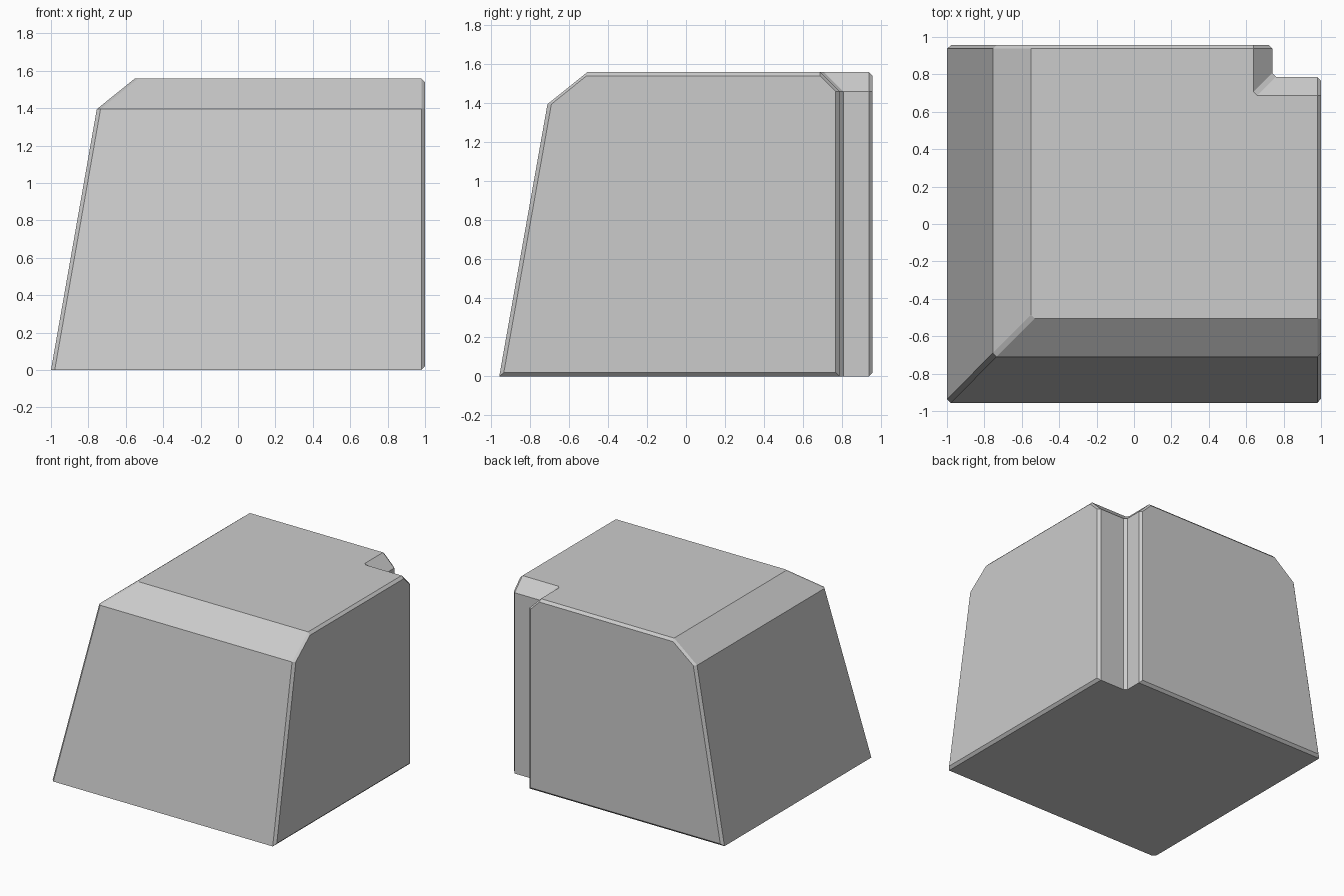
import bpy
import bmesh
import math

if "Cube" in bpy.data.objects:
    bpy.data.objects.remove(bpy.data.objects["Cube"])

B = 0.02            # small edge chamfer
H = 1.56            # total height
YB = 0.957          # half depth
KNEE = 1.395        # height where the slanted walls break
NOTCH = 1.46        # height where the notch walls lean back


def lean(z, foot, knee, top):
    """Inward slanted wall with a second, flatter slope above the knee."""
    if z <= KNEE:
        return foot + (knee - foot) * z / KNEE
    return knee + (top - knee) * (z - KNEE) / (H - KNEE)


def outline(z):
    """Horizontal section of the block, counter-clockwise from front left."""
    i = B if z in (0, H) else 0     # chamfer of the right and back faces
    c = B - i
    s = max(0, z - NOTCH)
    xl, yf = lean(z, -1, -0.755, -0.55), lean(z, -YB, -0.71, -0.505)
    xn, yn = 0.74 - s, 0.787 - s
    pts = [(xl + B, yf), (1 - B, yf), (1 - i, yf + c), (1 - i, yn - c),
           (1 - B, yn), (xn + B, yn), (xn, yn + B), (xn, YB - B),
           (xn - c, YB - i), (xl + c, YB - i), (xl, YB - B), (xl, yf + B)]
    return [(x, y, z) for x, y in pts]


# Block: stacked sections joined into one closed body
bm = bmesh.new()
rings = [[bm.verts.new(p) for p in outline(z)]
         for z in (0, B, KNEE - 0.012, KNEE, NOTCH, H - B, H)]
for lo, hi in zip(rings, rings[1:]):
    n = len(lo)
    for k in range(n):
        j = (k + 1) % n
        bm.faces.new((lo[k], lo[j], hi[j], hi[k]))
bm.faces.new(rings[0][::-1])
bm.faces.new(rings[-1])
bmesh.ops.remove_doubles(bm, verts=bm.verts[:], dist=0.0005)
bmesh.ops.dissolve_limit(bm, angle_limit=math.radians(1),
                         verts=bm.verts[:], edges=bm.edges[:])
bmesh.ops.recalc_face_normals(bm, faces=bm.faces[:])

mesh = bpy.data.meshes.new("corner_block")
bm.to_mesh(mesh)
bm.free()

grey = bpy.data.materials.new("light grey")
grey.diffuse_color = (0.6, 0.6, 0.6, 1)
grey.use_nodes = True
grey.node_tree.nodes["Principled BSDF"].inputs["Base Color"].default_value = grey.diffuse_color
mesh.materials.append(grey)
block = bpy.data.objects.new("corner_block", mesh)
bpy.context.collection.objects.link(block)
